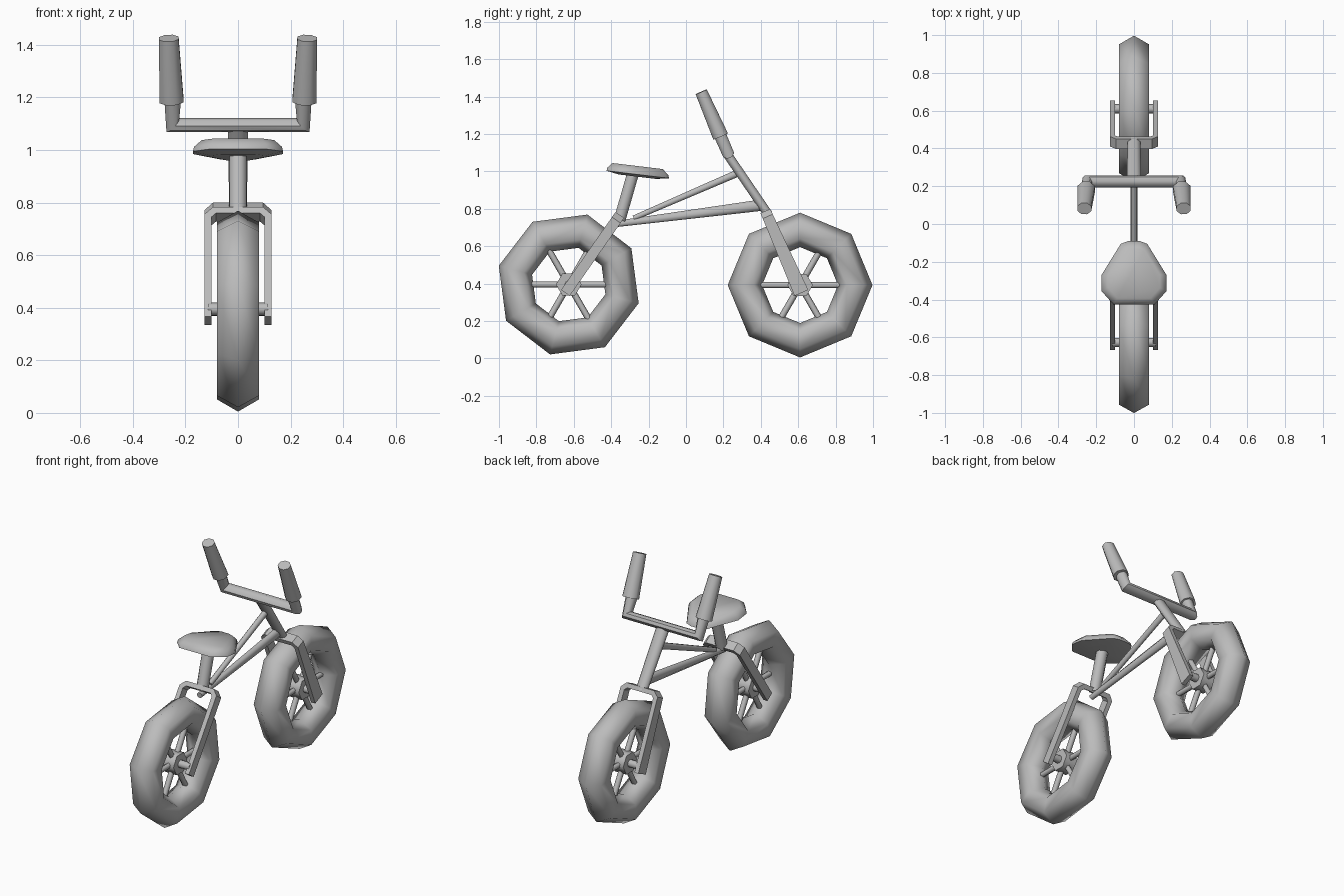
import bpy, bmesh
from math import cos, sin, pi, radians, sqrt
from mathutils import Vector, Matrix

old = bpy.data.objects.get("Cube")
if old:
    bpy.data.objects.remove(old, do_unlink=True)

grey = bpy.data.materials.new("plain grey")
grey.use_nodes = True
COLOUR = (0.5, 0.5, 0.5, 1)
grey.diffuse_color = COLOUR
grey.node_tree.nodes["Principled BSDF"].inputs["Base Color"].default_value = COLOUR


def finish(name, bm, angle=65):
    bmesh.ops.recalc_face_normals(bm, faces=bm.faces)
    mesh = bpy.data.meshes.new(name)
    bm.to_mesh(mesh)
    bm.free()
    mesh.materials.append(grey)
    ob = bpy.data.objects.new(name, mesh)
    bpy.context.collection.objects.link(ob)
    bpy.ops.object.select_all(action='DESELECT')
    ob.select_set(True)
    bpy.context.view_layer.objects.active = ob
    bpy.ops.object.shade_smooth_by_angle(angle=radians(angle))
    return ob


def skin_rings(bm, rings, closed=False):
    """Bridge rings of points with quads; cap the ends if open."""
    rings = [[bm.verts.new(p) for p in ring] for ring in rings]
    n = len(rings[0])
    pairs = list(zip(rings, rings[1:]))
    if closed:
        pairs.append((rings[-1], rings[0]))
    else:
        bm.faces.new(rings[0])
        bm.faces.new(rings[-1])
    for a, b in pairs:
        for i in range(n):
            j = (i + 1) % n
            bm.faces.new((a[i], a[j], b[j], b[i]))


def sweep(bm, points, radii, normal, sides=8):
    """Mitred tube along a planar path; radii are (across plane, in plane)."""
    pts = [Vector(p) for p in points]
    nrm = Vector(normal).normalized()
    rings = []
    for k, p in enumerate(pts):
        before = (p - pts[max(k - 1, 0)]).normalized()
        after = (pts[min(k + 1, len(pts) - 1)] - p).normalized()
        t = (before + after).normalized()
        side = t.cross(nrm) / max(t.dot(after if after.length else before), 0.5)
        a, b = radii[k]
        f = sqrt(2) if sides == 4 else 1
        angles = [2 * pi * (i + 0.5) / sides for i in range(sides)]
        rings.append([p + nrm * a * f * cos(u) + side * b * f * sin(u) for u in angles])
    skin_rings(bm, rings)


def tube(name, start, end, r0, r1, sides=8):
    """Straight tube in the middle plane; r0 and r1 are (x, in plane)."""
    bm = bmesh.new()
    sweep(bm, [(0, *start), (0, *end)], [r0, r1], (1, 0, 0), sides)
    return finish(name, bm)


def wheel(prefix, y, z, turn):
    centre = Vector((0, y, z))

    def around(r, u, x=0.0):
        return centre + Vector((x, r * cos(u), r * sin(u)))

    # Chunky tyre
    bm = bmesh.new()
    major, minor = 0.295, 0.092
    rings = []
    for k in range(8):
        u = turn + k * pi / 4
        rings.append([around(major + minor * cos(v), u, minor * sin(v))
                      for v in [i * pi / 3 for i in range(6)]])
    skin_rings(bm, rings, closed=True)
    finish(prefix + "_tyre", bm, 180)
    # Hub and axle
    for part, r, half, sides in (("_hub", 0.068, 0.04, 6), ("_axle", 0.024, 0.115, 8)):
        bm = bmesh.new()
        skin_rings(bm, [[around(r, 2 * pi * i / sides, x) for i in range(sides)]
                        for x in (-half, half)])
        finish(prefix + part, bm)
    # Six spokes
    bm = bmesh.new()
    for k in range(6):
        u = k * pi / 3
        sweep(bm, [around(0.03, u), around(0.24, u)], [(0.017, 0.017)] * 2, (1, 0, 0), 6)
    finish(prefix + "_spokes", bm)


def fork(prefix, top, bottom, wide_top, wide_bottom):
    """Bridge over the tyre with a blade down each side."""
    direction = Vector((0, *bottom)) - Vector((0, *top))
    nrm = direction.cross(Vector((1, 0, 0)))
    shoulder = Vector((0, *top)) + direction * 0.05
    path = [(-0.114, *bottom), (-0.114, *shoulder.yz), (-0.09, *top),
            (0.09, *top), (0.114, *shoulder.yz), (0.114, *bottom)]
    lo, hi = (wide_bottom, 0.014), (wide_top, 0.014)
    bm = bmesh.new()
    sweep(bm, path, [lo, hi, hi, hi, hi, lo], nrm, 4)
    finish(prefix + "_fork", bm, 40)


wheel("front_wheel", 0.61, 0.392, 0)
wheel("rear_wheel", -0.627, 0.395, pi / 6)
fork("front", (0.43, 0.775), (0.617, 0.35), 0.029, 0.04)
fork("rear", (-0.362, 0.755), (-0.645, 0.35), 0.028, 0.028)

# Frame tubes
tube("steering_tube", (0.44, 0.77), (0.215, 1.1), (0.036, 0.026), (0.042, 0.026))
tube("lower_frame_tube", (-0.38, 0.718), (0.41, 0.82), (0.018, 0.018), (0.02, 0.033))
tube("upper_frame_tube", (-0.28, 0.75), (0.275, 0.99), (0.016, 0.015), (0.018, 0.021))
tube("seat_post", (-0.355, 0.74), (-0.28, 1.0), (0.036, 0.034), (0.036, 0.034))

# Handlebar with upturned ends, in one tilted plane
lean = Vector((0, -0.40, 0.92)).normalized()
across = lean.cross(Vector((1, 0, 0)))
base = Vector((0, 0.225, 1.095))


def on_bar(x, up):
    return Vector((x, 0, 0)) + base + lean * up


bm = bmesh.new()
half = [on_bar(0.248, 0), on_bar(0.248, 0.13)]
path = [Vector((-p.x, p.y, p.z)) for p in reversed(half)] + half
sweep(bm, path, [(0.036, 0.036), (0.034, 0.026), (0.034, 0.026), (0.036, 0.036)], across)
finish("handlebar", bm, 50)

# Grips
for label, s in (("left", 1), ("right", -1)):
    bm = bmesh.new()
    sweep(bm, [on_bar(s * 0.253, 0.1), on_bar(s * 0.263, 0.36)],
          [(0.046, 0.05), (0.035, 0.04)], across, 8)
    finish(label + "_grip", bm)

# Saddle: wide at the back, narrow nose, tilted slightly
outline = [(0.11, -0.425), (0.172, -0.355), (0.172, -0.27), (0.07, -0.105), (0.03, -0.09)]
outline += [(-x, y) for x, y in reversed(outline)]
mid = -0.265
bm = bmesh.new()
layers = [(0.6, -0.012), (1.0, 0.0), (0.97, 0.018), (0.8, 0.045)]
skin_rings(bm, [[Vector((x * s, mid + (y - mid) * s, 0.984 - 0.12 * (y - mid) * s + dz))
                 for x, y in outline] for s, dz in layers])
finish("saddle", bm, 70)
